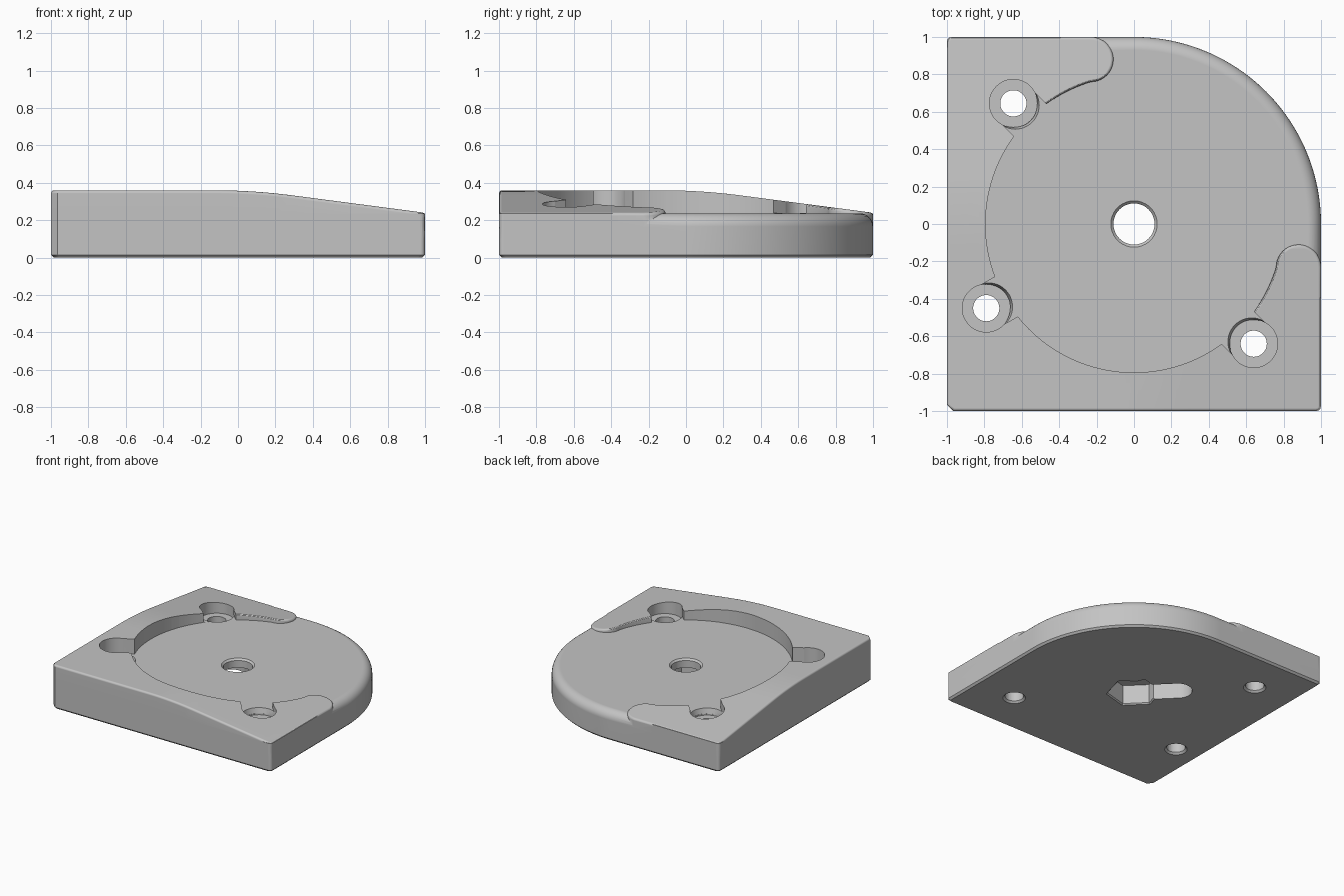
import bpy, bmesh
from math import sin, cos, pi, hypot, atan2, radians
from mathutils import Matrix, Vector

cube = bpy.data.objects.get("Cube")
if cube:
    bpy.data.objects.remove(cube, do_unlink=True)

FLOOR, HIGH, LOW = 0.237, 0.36, 0.24
FILLET, SUNK = 0.07, 0.165
LOBE, LOBE_R = (0.88, -0.23), 0.12
BORES = [(-0.645, 0.645), (-0.79, -0.45), (0.64, -0.64)]
BORE_R = 0.128

grey = bpy.data.materials.new("plain grey")
grey.use_nodes = True
grey.diffuse_color = (0.55, 0.55, 0.55, 1)
grey.node_tree.nodes["Principled BSDF"].inputs["Base Color"].default_value = (0.55, 0.55, 0.55, 1)


def make(name, bm):
    bmesh.ops.recalc_face_normals(bm, faces=bm.faces[:])
    mesh = bpy.data.meshes.new(name)
    bm.to_mesh(mesh)
    bm.free()
    mesh.materials.append(grey)
    ob = bpy.data.objects.new(name, mesh)
    bpy.context.collection.objects.link(ob)
    return ob


def arc(cx, cy, r, a0, a1, n):
    return [(cx + r * cos(a0 + (a1 - a0) * i / n), cy + r * sin(a0 + (a1 - a0) * i / n))
            for i in range(n + 1)]


def combine(body, tool, op):
    mod = body.modifiers.new("cut", 'BOOLEAN')
    mod.object, mod.operation, mod.solver = tool, op, 'EXACT'
    bpy.context.view_layer.objects.active = body
    bpy.ops.object.modifier_apply(modifier=mod.name)
    bpy.data.objects.remove(tool, do_unlink=True)


def cone(x, y, r0, r1, z0, z1, sides=48, turn=0):
    bm = bmesh.new()
    place = Matrix.Translation((x, y, (z0 + z1) / 2)) @ Matrix.Rotation(turn, 4, 'Z')
    bmesh.ops.create_cone(bm, cap_ends=True, segments=sides, radius1=r0, radius2=r1,
                          depth=z1 - z0, matrix=place)
    return make("cutter", bm)


def bar(start, angle, length, half, z0, z1):
    bm = bmesh.new()
    place = (Matrix.Translation((*start, (z0 + z1) / 2)) @ Matrix.Rotation(angle, 4, 'Z')
             @ Matrix.Translation((length / 2, 0, 0)) @ Matrix.Diagonal((length, 2 * half, z1 - z0, 1)))
    bmesh.ops.create_cube(bm, size=1, matrix=place)
    return make("cutter", bm)


def height(t):
    # flat, then a short blend into a straight fall
    a, b, slope = -0.12, 0.29, (HIGH - LOW) / (1 - 0.085)
    if t <= a:
        return HIGH
    if t < b:
        return HIGH - slope * (t - a) ** 2 / (2 * (b - a))
    return LOW + slope * (1 - t)


# Shared corners of the plan, counter-clockwise
left_back = arc(-0.975, 0.975, 0.025, pi / 2, pi, 3)
front = [(-1, -0.965), (-0.965, -1)] + arc(0.975, -0.975, 0.025, -pi / 2, 0, 3)

# Base slab, with its top rounded along the quarter circle
plan = front + [(1, -0.4), (1, -0.3)] + arc(0, 0, 1, 0, pi / 2, 48) + [(-0.3, 1), (-0.4, 1)] + left_back
rings = [(0, 0, 0.985), (0.015, 0, 1)]
for i in range(8):
    a = pi / 2 * i / 7
    rings.append((FLOOR - FILLET + FILLET * sin(a), FILLET * (1 - cos(a)), 1))
bm = bmesh.new()
loops = []
for z, inset, scale in rings:
    loop = []
    for x, y in plan:
        n = Vector((max(x, 0), max(y, 0)))
        rounded = x > -0.35 and y > -0.35
        d = n.normalized() * inset if rounded else Vector((0, 0))
        loop.append(bm.verts.new(((x - d.x) * scale, (y - d.y) * scale, z)))
    loops.append(loop)
for low, up in zip(loops, loops[1:]):
    for i in range(len(plan)):
        j = (i + 1) % len(plan)
        bm.faces.new((low[i], low[j], up[j], up[i]))
bm.faces.new(loops[0][::-1])
bm.faces.new(loops[-1])
body = make("base_plate", bm)

# Raised rim around the round recess, ending in two round lobes
lobe = arc(*LOBE, LOBE_R, 0, pi, 20)
inner_r = hypot(LOBE[0] - LOBE_R, LOBE[1])
a0 = atan2(LOBE[1], LOBE[0] - LOBE_R)
recess = arc(0, 0, inner_r, a0, -1.5 * pi - a0, 96)[1:-1]
mirrored = [(y, x) for x, y in reversed(lobe)]
bm = bmesh.new()
bm.faces.new([bm.verts.new((x, y, 0.1)) for x, y in front + lobe + recess + mirrored + left_back])
for axis in ((1, 0, 0), (0, 1, 0)):
    for i in range(7):
        bmesh.ops.bisect_plane(bm, geom=bm.verts[:] + bm.edges[:] + bm.faces[:], dist=1e-5,
                               plane_co=Vector(axis) * (-0.12 + 0.41 * i / 6), plane_no=axis)
out = bmesh.ops.extrude_face_region(bm, geom=bm.faces[:], use_keep_orig=True)
for v in out["geom"]:
    if isinstance(v, bmesh.types.BMVert):
        v.co.z = min(height(v.co.x), height(v.co.y))
bmesh.ops.recalc_face_normals(bm, faces=bm.faces[:])
bm.normal_update()
soft = []
for e in bm.edges:
    mid = (e.verts[0].co + e.verts[1].co) / 2
    tilt = sorted(abs(f.normal.z) for f in e.link_faces)
    if mid.z > 0.2 and tilt[0] < 0.1 and tilt[-1] > 0.9 and (mid.xy.length > 0.8 or mid.x + mid.y > 0.1):
        soft.append(e)
bmesh.ops.bevel(bm, geom=soft, offset=0.016, segments=3, profile=0.5, affect='EDGES')
combine(body, make("raised_rim", bm), 'UNION')

# Screw bores: open neck, sunk seat, eased lip, through hole, bottom chamfer
for x, y in BORES:
    inward = atan2(-y, -x)
    combine(body, bar((x, y), inward, 0.25, 0.122, FLOOR + 0.0005, 0.6), 'DIFFERENCE')
    combine(body, cone(x, y, BORE_R, BORE_R, SUNK + 0.02, 0.6), 'DIFFERENCE')
    combine(body, cone(x + 0.015 * cos(inward), y + 0.015 * sin(inward),
                       BORE_R - 0.012, BORE_R, SUNK + 0.03, FLOOR + 0.002), 'DIFFERENCE')
    combine(body, cone(x, y, 0.07, 0.07, -0.1, 0.5), 'DIFFERENCE')
    combine(body, cone(x, y, 0.1, 0.068, -0.015, 0.017), 'DIFFERENCE')

# Centre hole with eased top, hexagonal pocket and slot underneath
combine(body, cone(0, 0, 0.11, 0.11, -0.1, 0.5), 'DIFFERENCE')
combine(body, cone(0, 0, 0.108, 0.128, FLOOR - 0.016, FLOOR + 0.004), 'DIFFERENCE')
combine(body, cone(0, 0, 0.2, 0.2, -0.1, SUNK, 6, radians(45)), 'DIFFERENCE')
combine(body, cone(0, 0, 0.225, 0.195, -0.015, 0.015, 6, radians(45)), 'DIFFERENCE')
combine(body, bar((0, 0), radians(135), 0.33, 0.109, -0.1, 0.14), 'DIFFERENCE')
combine(body, cone(-0.233, 0.233, 0.11, 0.11, -0.1, 0.14), 'DIFFERENCE')

# Smooth curves, crisp edges
bpy.ops.object.select_all(action='DESELECT')
body.select_set(True)
bpy.context.view_layer.objects.active = body
bpy.ops.object.shade_smooth_by_angle(angle=radians(32))
body.modifiers.new("flat_faces", 'WEIGHTED_NORMAL').keep_sharp = True
